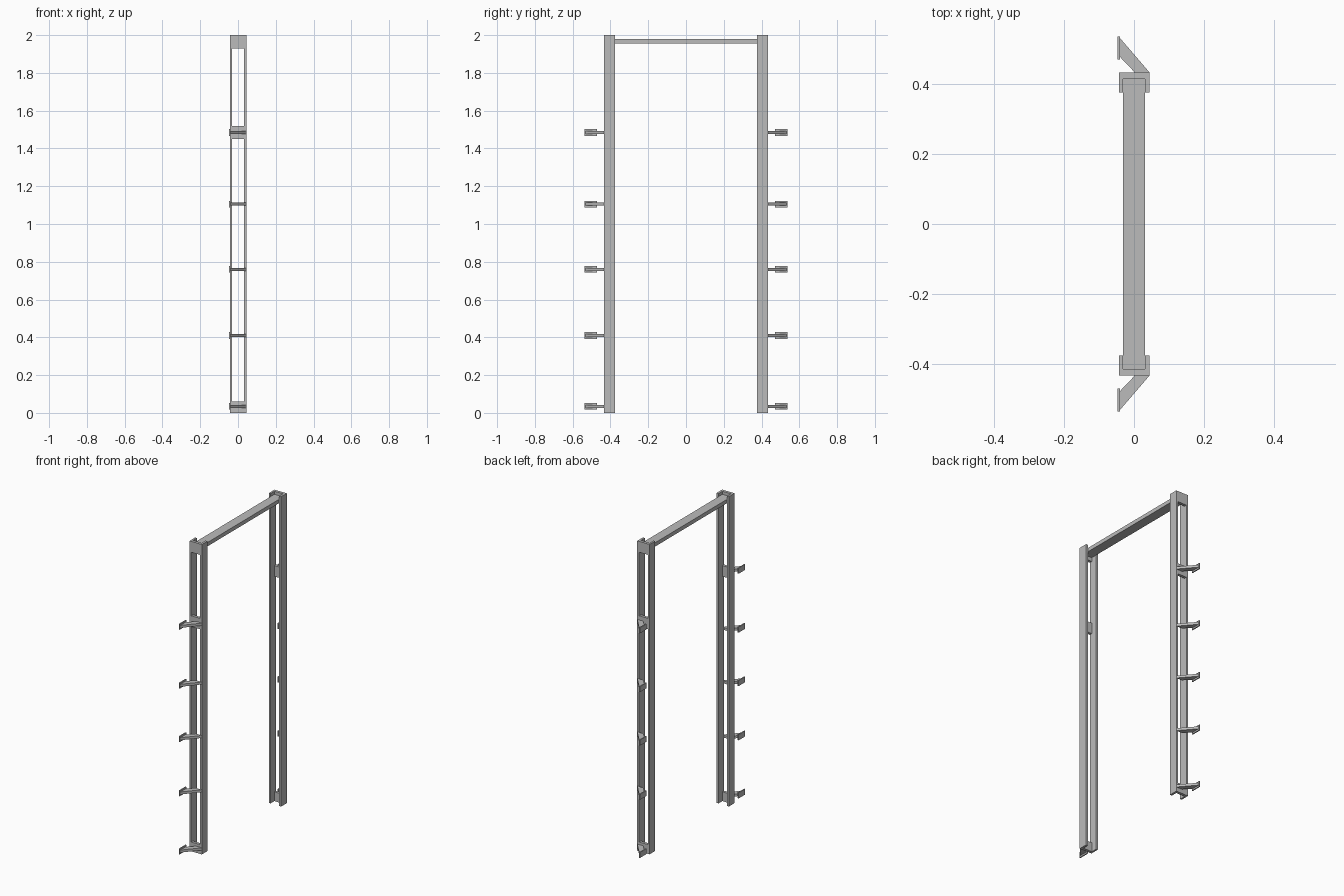
import bpy
import bmesh

cube = bpy.data.objects.get("Cube")
if cube:
    bpy.data.objects.remove(cube, do_unlink=True)

steel = bpy.data.materials.new("grey_steel")
steel.use_nodes = True
colour = (0.5, 0.5, 0.5, 1)
steel.diffuse_color = colour
steel.node_tree.nodes["Principled BSDF"].inputs["Base Color"].default_value = colour


def prism(name, outline, z0, z1):
    """Extrude a plan outline between two heights."""
    bm = bmesh.new()
    base = bm.faces.new([bm.verts.new((x, y, z0)) for x, y in outline])
    top = bmesh.ops.extrude_face_region(bm, geom=[base])["geom"]
    verts = [v for v in top if isinstance(v, bmesh.types.BMVert)]
    bmesh.ops.translate(bm, vec=(0, 0, z1 - z0), verts=verts)
    bmesh.ops.recalc_face_normals(bm, faces=bm.faces)
    mesh = bpy.data.meshes.new(name)
    bm.to_mesh(mesh)
    bm.free()
    mesh.materials.append(steel)
    obj = bpy.data.objects.new(name, mesh)
    bpy.context.collection.objects.link(obj)
    return obj


def box(name, x0, x1, y0, y1, z0, z1):
    return prism(name, [(x0, y0), (x1, y0), (x1, y1), (x0, y1)], z0, z1)


# Header between the two posts
box("header_beam", -0.031, 0.031, -0.415, 0.415, 1.955, 1.98)

HOOK_HEIGHTS = (0.035, 0.41, 0.76, 1.105, 1.485)
TIE_PLATES = {"bottom": (0, 0.06), "middle": (1.45, 1.52), "top": (1.93, 2)}

for side, s in (("front", -1), ("back", 1)):
    # Post made of two upright strips joined by tie plates
    box(side + "_right_strip", -0.043, -0.031, s * 0.376, s * 0.433, 0, 2)
    box(side + "_left_strip", 0.031, 0.045, s * 0.376, s * 0.433, 0, 2)
    for level, (z0, z1) in TIE_PLATES.items():
        box(f"{side}_{level}_tie_plate", -0.031, 0.031, s * 0.415, s * 0.433, z0, z1)

    # Slanted hook arms with upright tip plates
    for i, z in enumerate(HOOK_HEIGHTS, 1):
        arm = [(0.045, 0.433), (0.003, 0.433), (-0.04, 0.478), (-0.04, 0.532)]
        prism(f"{side}_hook_arm_{i}", [(x, s * y) for x, y in arm], z - 0.008, z + 0.008)
        box(f"{side}_hook_tip_{i}", -0.047, -0.04, s * 0.47, s * 0.537, z - 0.018, z + 0.018)
